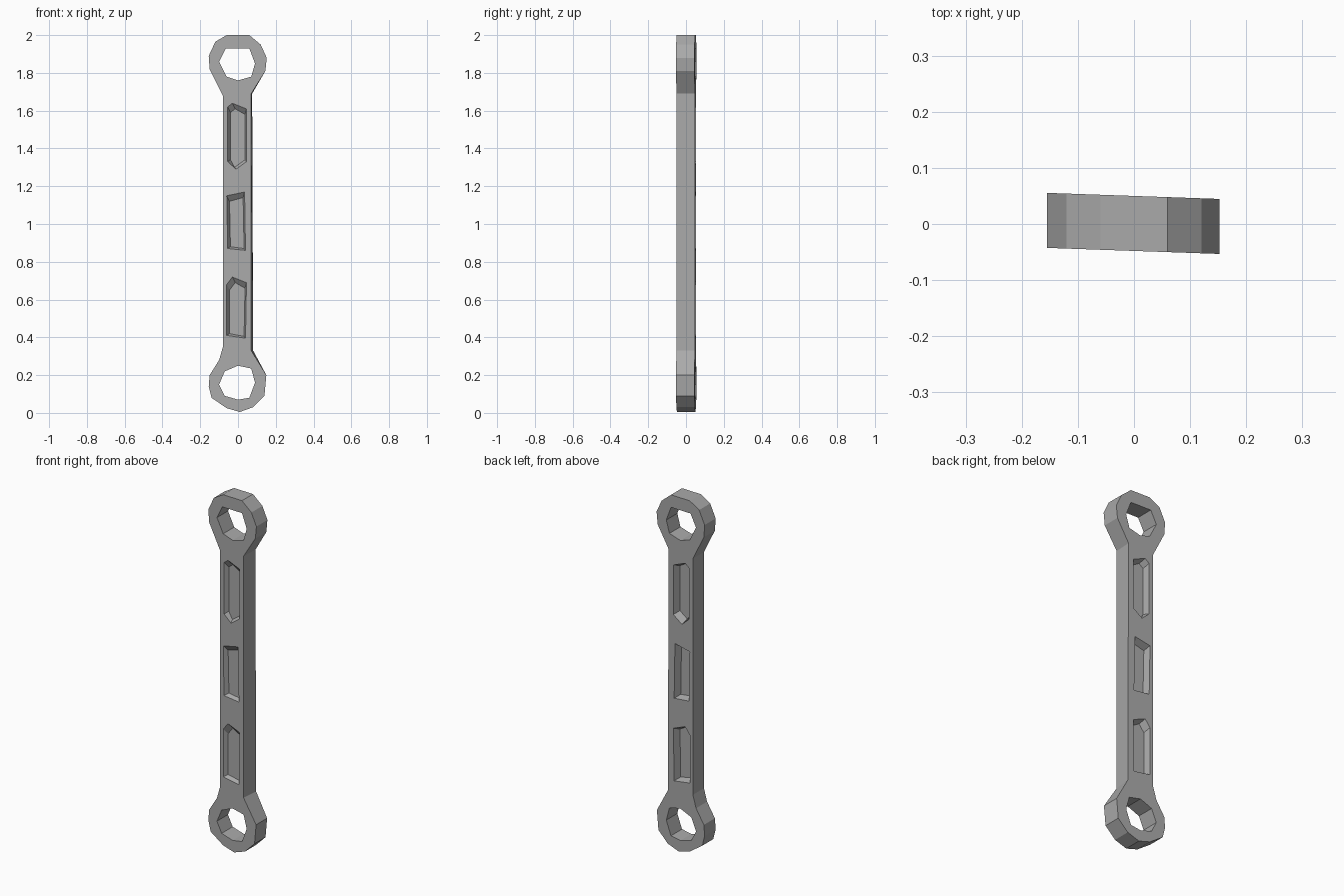
import bpy, bmesh

cube = bpy.data.objects.get("Cube")
if cube:
    bpy.data.objects.remove(cube, do_unlink=True)

steel = bpy.data.materials.new("worn grey metal")
steel.use_nodes = True
GREY = (0.4, 0.4, 0.4, 1)
steel.diffuse_color = GREY
steel.node_tree.nodes["Principled BSDF"].inputs["Base Color"].default_value = GREY


def prism(name, near, far, y0, y1):
    """Solid between two matching xz outlines at depths y0 and y1."""
    bm = bmesh.new()
    a = [bm.verts.new((x, y0, z)) for x, z in near]
    b = [bm.verts.new((x, y1, z)) for x, z in far]
    bm.faces.new(a)
    bm.faces.new(b[::-1])
    for i in range(len(a)):
        j = (i + 1) % len(a)
        bm.faces.new((a[j], a[i], b[i], b[j]))
    bmesh.ops.recalc_face_normals(bm, faces=bm.faces)
    mesh = bpy.data.meshes.new(name)
    bm.to_mesh(mesh)
    bm.free()
    mesh.materials.append(steel)
    ob = bpy.data.objects.new(name, mesh)
    bpy.context.collection.objects.link(ob)
    return ob


def inset(outline, left, right, bottom, top):
    """Pocket floor outline: each end and side pulled in by its own slope."""
    xm = sum(x for x, z in outline) / len(outline)
    zm = sum(z for x, z in outline) / len(outline)
    return [(x + (left if x < xm else -right), z + (bottom if z < zm else -top))
            for x, z in outline]


# Bar with a ring at each end, in one outline
upper = [(0.075, 1.69), (0.145, 1.81), (0.152, 1.88), (0.12, 1.95), (0.06, 2.0),
         (-0.06, 2.0), (-0.12, 1.965), (-0.155, 1.89), (-0.15, 1.82), (-0.08, 1.68)]
lower = [(-0.08, 0.35), (-0.1, 0.28), (-0.15, 0.2), (-0.155, 0.14), (-0.14, 0.08),
         (-0.06, 0.025), (0.01, 0.005), (0.08, 0.03), (0.14, 0.09), (0.15, 0.2), (0.08, 0.33)]
back = upper + lower
front = [(0.07, z) if 0.07 < x < 0.09 and 0.3 < z < 1.7 else (x, z) for x, z in back]
link = prism("link_bar", front, back, -0.048, 0.05)

# Uneven holes through the rings
top_hole = [(-0.065, 1.93), (0.06, 1.93), (0.09, 1.85), (0.07, 1.78),
            (0, 1.76), (-0.06, 1.78), (-0.1, 1.86)]
bottom_hole = [(0, 0.25), (0.07, 0.235), (0.09, 0.16), (0.06, 0.08),
               (0, 0.07), (-0.07, 0.09), (-0.1, 0.15), (-0.07, 0.22)]
cutters = [prism("ring_hole_cutter", h, h, -0.2, 0.2) for h in (top_hole, bottom_hole)]

# Pockets in the front and back of the bar
pockets = [
    [(-0.06, 0.41), (0.04, 0.395), (0.045, 0.69), (-0.03, 0.72), (-0.06, 0.68)],
    [(-0.055, 0.87), (0.04, 0.86), (0.035, 1.17), (-0.06, 1.15)],
    [(-0.055, 1.33), (-0.01, 1.29), (0.045, 1.33), (0.045, 1.61), (-0.03, 1.64), (-0.055, 1.62)],
]
for p in pockets:
    cutters.append(prism("front_pocket_cutter", p, inset(p, 0.015, 0.008, 0.01, 0.03), -0.0485, -0.025))
    cutters.append(prism("back_pocket_cutter", p, inset(p, 0.008, 0.015, 0.012, 0.015), 0.0505, 0.012))

# Carve every opening, then drop the cutters
for c in cutters:
    mod = link.modifiers.new("carve", 'BOOLEAN')
    mod.operation = 'DIFFERENCE'
    mod.solver = 'EXACT'
    mod.object = c
    c.hide_render = True
bpy.context.view_layer.update()
carved = bpy.data.meshes.new_from_object(link.evaluated_get(bpy.context.evaluated_depsgraph_get()))
link.modifiers.clear()
link.data = carved
for c in cutters:
    bpy.data.objects.remove(c, do_unlink=True)

# Slight hand-forged twist across the width
for v in link.data.vertices:
    v.co.y -= 0.035 * v.co.x
